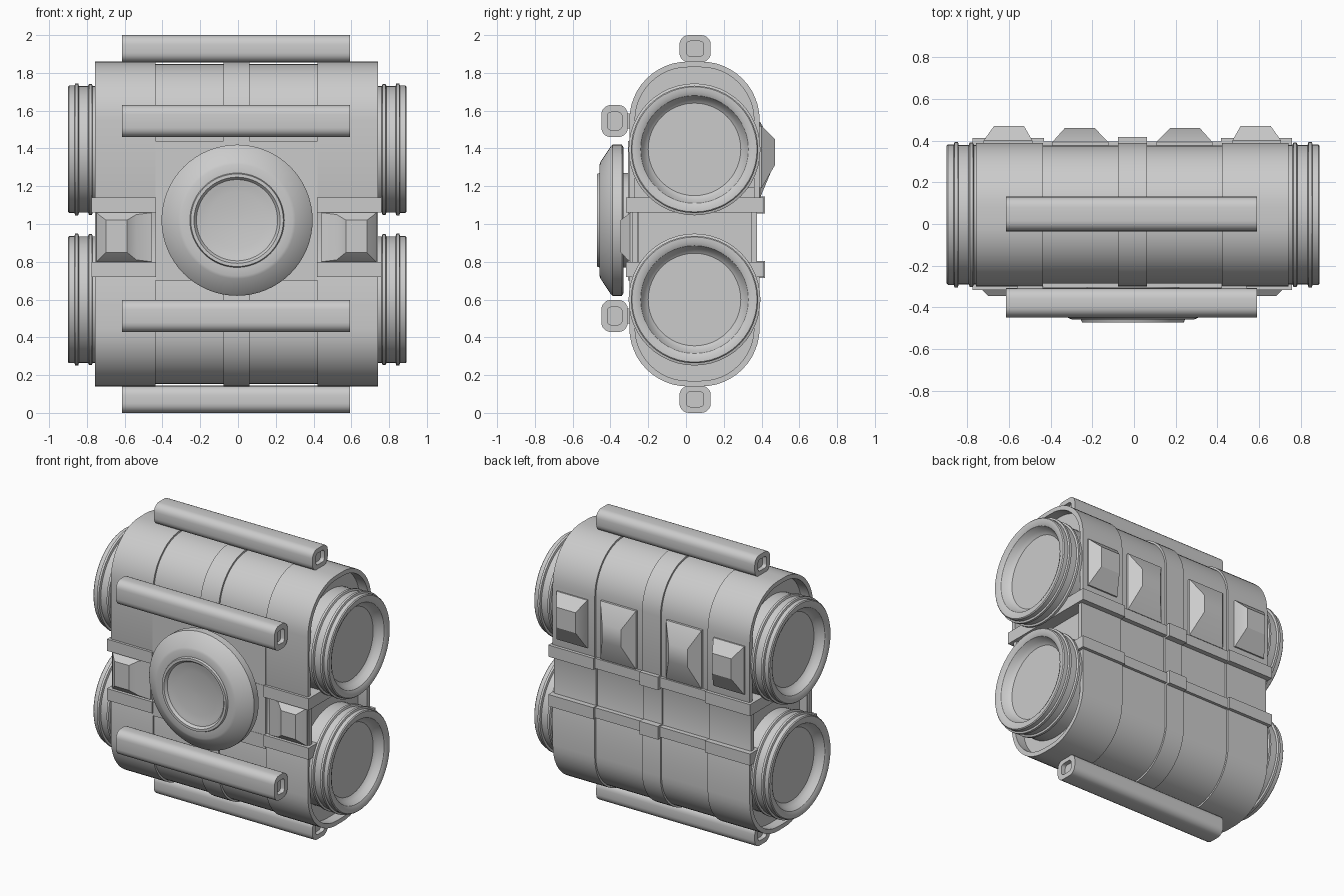
import bpy, bmesh, math

if "Cube" in bpy.data.objects:
    bpy.data.objects.remove(bpy.data.objects["Cube"])

CX, CY = -0.008, 0.045      # middle of the body


def loft(name, rings, axis='x', smooth=30):
    """Skin closed loops of (u, v) points placed at positions along an axis, capped at both ends."""
    bm = bmesh.new()
    loops = []
    for a, pts in rings:
        loops.append([bm.verts.new((a, u, v) if axis == 'x' else (u, a, v)) for u, v in pts])
    n = len(loops[0])
    for p, q in zip(loops, loops[1:]):
        for i in range(n):
            j = (i + 1) % n
            bm.faces.new((p[i], p[j], q[j], q[i]))
    bm.faces.new(loops[0])
    bm.faces.new(loops[-1])
    bmesh.ops.recalc_face_normals(bm, faces=bm.faces)
    me = bpy.data.meshes.new(name)
    bm.to_mesh(me)
    bm.free()
    ob = bpy.data.objects.new(name, me)
    bpy.context.collection.objects.link(ob)
    bpy.ops.object.select_all(action='DESELECT')
    ob.select_set(True)
    bpy.context.view_layer.objects.active = ob
    bpy.ops.object.shade_smooth_by_angle(angle=math.radians(smooth))
    return ob


def circle(cu, cv, r, n=48):
    return [(cu + r * math.cos(2 * math.pi * i / n), cv + r * math.sin(2 * math.pi * i / n)) for i in range(n)]


def rect(u0, u1, v0, v1):
    return [(u0, v0), (u1, v0), (u1, v1), (u0, v1)]


def round_rect(cu, cv, w, h, r, n=5):
    pts = []
    for k, (su, sv) in enumerate(((1, 1), (-1, 1), (-1, -1), (1, -1))):
        for i in range(n + 1):
            t = math.pi / 2 * (k + i / n)
            pts.append((cu + su * (w - r) + r * math.cos(t), cv + sv * (h - r) + r * math.sin(t)))
    return pts


def body_profile(off=0.0, waist=0.015):
    """Tall rounded outline, slightly pinched at the waist."""
    hw, hh, r, n = 0.345 - off, 0.86 - off, 0.31 - off, 12
    top = []
    for k in (0, 1):
        for i in range(n + 1):
            t = math.pi / 2 * (k + i / n)
            s = 1 if k == 0 else -1
            top.append((s * (hw - r) + r * math.cos(t), hh - r + r * math.sin(t)))
    w = hw - waist
    left = [(-hw, 0.12), (-w, 0.06), (-w, -0.2), (-hw, -0.26)]
    right = [(-y, z) for y, z in reversed(left)]
    bottom = [(-y, -z) for y, z in top]
    return [(CY + y, 1.0 + z) for y, z in top + left + bottom + right]


# Main housing: two hollow-ended collars, a narrower core and a centre band
loft('core', [(CX - 0.62, body_profile(0.013)), (CX + 0.62, body_profile(0.013))])
loft('centre_band', [(CX - 0.07, body_profile()), (CX + 0.07, body_profile())])
for s, side in ((-1, 'left'), (1, 'right')):
    loft(side + '_collar', [
        (CX + s * 0.43, body_profile(0.02)), (CX + s * 0.43, body_profile()),
        (CX + s * 0.75, body_profile()), (CX + s * 0.75, body_profile(0.03)),
        (CX + s * 0.68, body_profile(0.03))])

    # Barrel ends with ridges and a dished cap
    for z, level in ((1.395, 'upper'), (0.6, 'lower')):
        prof = [(0.66, 0.335), (0.765, 0.335), (0.77, 0.347), (0.785, 0.347), (0.79, 0.335),
                (0.838, 0.335), (0.842, 0.349), (0.858, 0.349), (0.862, 0.337), (0.89, 0.337),
                (0.896, 0.331), (0.896, 0.305), (0.885, 0.285), (0.85, 0.268), (0.835, 0.252), (0.83, 0.245)]
        loft(f'{level}_{side}_barrel', [(CX + 0.004 + s * x, circle(CY, z, r)) for x, r in prof])

    # Strap ends wrapped round the collars
    for z0, z1, level in ((1.06, 1.14, 'upper'), (0.72, 0.80, 'lower')):
        xa, xb = CX + s * 0.425, CX + s * 0.768
        loft(f'{level}_{side}_strap', [(xa, rect(-0.317, 0.412, z0, z1)), (xb, rect(-0.317, 0.412, z0, z1))])

    # Raised front pad between the straps
    def xr(a, b, z0, z1):
        return rect(CX + s * a, CX + s * b, z0, z1)
    loft(side + '_front_pad', [
        (-0.25, xr(0.45, 0.74, 0.8, 1.06)), (-0.296, xr(0.45, 0.74, 0.8, 1.06)),
        (-0.308, xr(0.53, 0.73, 0.81, 1.05)), (-0.347, xr(0.58, 0.69, 0.85, 1.02))], 'y')

    # Tapered lugs on the upper back
    loft(side + '_outer_lug', [
        (0.3, xr(0.48, 0.715, 1.19, 1.52)), (0.40, xr(0.48, 0.715, 1.19, 1.52)),
        (0.47, xr(0.52, 0.665, 1.31, 1.45))], 'y')
    loft(side + '_inner_lug', [
        (0.3, xr(0.115, 0.385, 1.14, 1.54)), (0.393, xr(0.115, 0.385, 1.14, 1.54)),
        (0.46, xr(0.18, 0.325, 1.30, 1.42))], 'y')

# Thin straps across the middle and the block on the back of the band
for z in (1.10, 0.76):
    loft('middle_strap', [(CX - 0.43, rect(-0.308, 0.396, z - 0.035, z + 0.035)),
                          (CX + 0.43, rect(-0.308, 0.396, z - 0.035, z + 0.035))])
    loft('band_clasp', [(CX - 0.07, rect(0.3, 0.418, z - 0.045, z + 0.045)),
                        (CX + 0.07, rect(0.3, 0.418, z - 0.045, z + 0.045))])

# Flat plate behind the front disc
loft('front_plate', [(CX - 0.43, rect(-0.306, -0.2, 0.70, 1.44)), (CX + 0.43, rect(-0.306, -0.2, 0.70, 1.44))])

# Front disc with raised inner ring and shallow dished centre
disc = [(-0.25, 0.25), (-0.33, 0.25), (-0.33, 0.385), (-0.34, 0.40), (-0.388, 0.40), (-0.398, 0.392),
        (-0.452, 0.31), (-0.458, 0.295), (-0.458, 0.25), (-0.472, 0.245), (-0.472, 0.228),
        (-0.455, 0.215), (-0.45, 0.19), (-0.442, 0.15), (-0.438, 0.01)]
loft('front_disc', [(y, circle(CX + 0.003, 1.02, r, 64)) for y, r in disc], 'y')


# Rails with hollow ends: top, bottom and two on the front
def rail(name, y, z, w, h):
    x0, x1, d = -0.615, 0.592, 0.03
    outer = round_rect(y, z, w, h, 0.05)
    inner = round_rect(y, z, w * 0.55, h * 0.55, 0.02)
    loft(name, [(x0 + d, inner), (x0, inner), (x0, outer), (x1, outer), (x1, inner), (x1 - d, inner)])


rail('top_rail', 0.048, 1.928, 0.083, 0.072)
rail('bottom_rail', 0.048, 0.072, 0.083, 0.072)
rail('upper_front_rail', -0.378, 1.545, 0.07, 0.085)
rail('lower_front_rail', -0.378, 0.513, 0.07, 0.085)

# Small feet joining the front rails to the housing
for z in (1.545, 0.513):
    for x in (-0.5, 0.48):
        loft('rail_foot', [(x - 0.06, rect(-0.33, -0.24, z - 0.04, z + 0.04)),
                           (x + 0.06, rect(-0.33, -0.24, z - 0.04, z + 0.04))])
